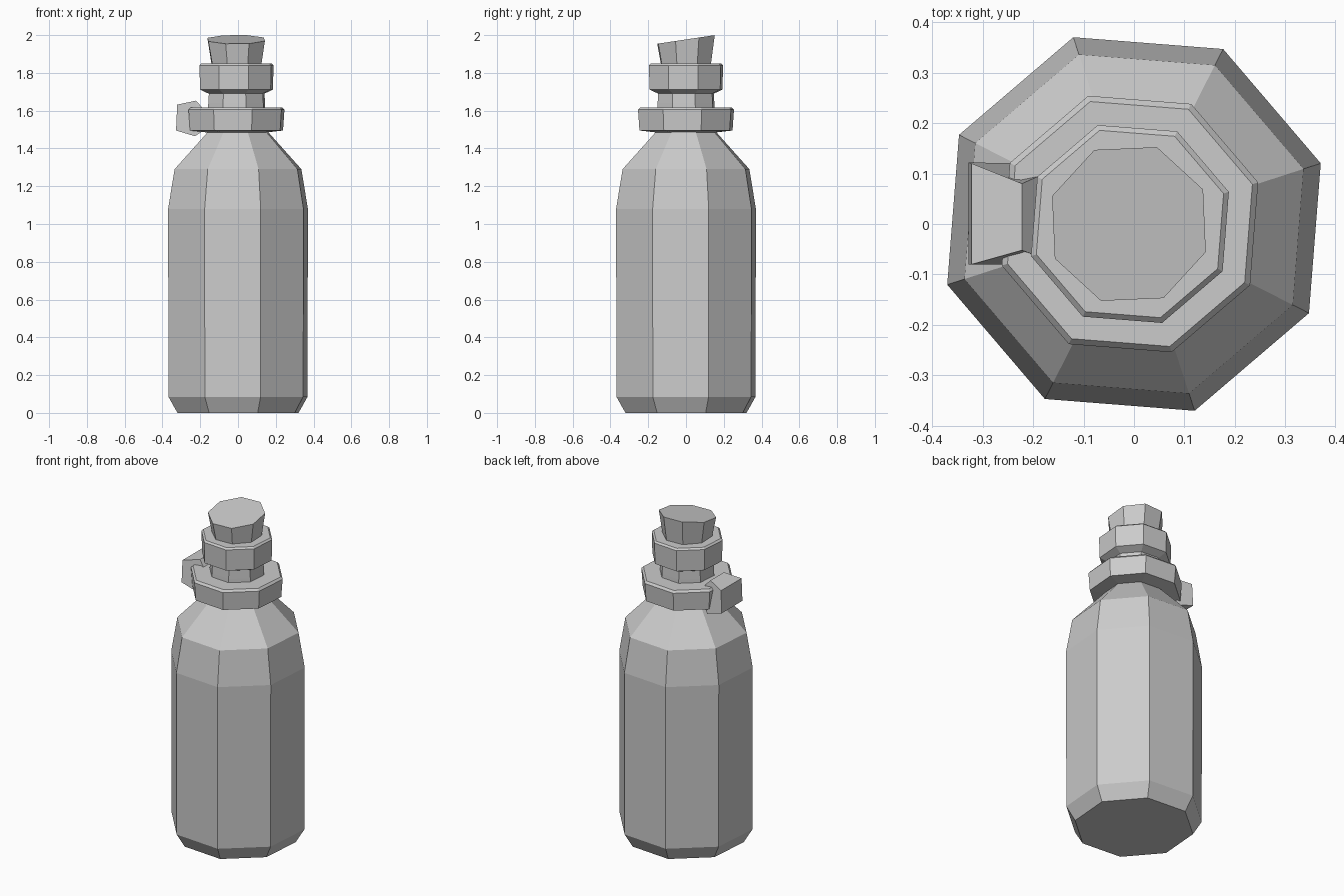
import bpy, bmesh
from math import sin, cos, radians

if "Cube" in bpy.data.objects:
    bpy.data.objects.remove(bpy.data.objects["Cube"])


def build(name, sections):
    """Bridge equal-length point loops and cap both ends."""
    bm = bmesh.new()
    rings = [[bm.verts.new(p) for p in s] for s in sections]
    n = len(rings[0])
    for a, b in zip(rings, rings[1:]):
        for i in range(n):
            j = (i + 1) % n
            bm.faces.new((a[i], a[j], b[j], b[i]))
    bm.faces.new(rings[0][::-1])
    bm.faces.new(rings[-1])
    bmesh.ops.recalc_face_normals(bm, faces=bm.faces)
    me = bpy.data.meshes.new(name)
    bm.to_mesh(me)
    bm.free()
    ob = bpy.data.objects.new(name, me)
    bpy.context.collection.objects.link(ob)
    return ob


def octagon(r, z, turn=18, cx=0.0, slope=0.0):
    pts = []
    for i in range(8):
        a = radians(turn + 45 * i)
        y = r * sin(a)
        pts.append((cx + r * cos(a), y, z + slope * y))
    return pts


# glass body with bottom chamfer, shoulder and neck
build("bottle_body", [octagon(r, z) for r, z in (
    (0.337, 0), (0.387, 0.085), (0.389, 1.08), (0.353, 1.29), (0.165, 1.49))])
build("bottle_neck", [octagon(r, z, cx=-0.007) for r, z in (
    (0.165, 1.47), (0.158, 1.64), (0.153, 1.72))])

# lip at the mouth
build("bottle_lip", [octagon(r, z, cx=-0.008) for r, z in (
    (0.155, 1.69), (0.203, 1.712), (0.206, 1.84), (0.195, 1.85))])

# band tied round the neck
build("neck_band", [octagon(r, z, cx=-0.008) for r, z in (
    (0.17, 1.485), (0.259, 1.495), (0.267, 1.605), (0.255, 1.618))])

# cork with a slanted top
build("cork", [octagon(0.138, 1.83, 25, -0.008),
               octagon(0.162, 1.977, 25, -0.01, 0.15)])


# knot on the left of the band, flaring outwards
def section(x, top, bottom, z0, z1):
    return [(x, bottom[0], z0), (x, bottom[1], z0),
            (x + 0.006, top[1], z1), (x + 0.006, top[0], z1)]


build("band_knot", [
    section(-0.328, (-0.08, 0.12), (-0.08, 0.122), 1.495, 1.632),
    section(-0.228, (-0.052, 0.08), (-0.08, 0.12), 1.465, 1.653),
    section(-0.194, (-0.065, 0.095), (-0.065, 0.095), 1.487, 1.615)])
